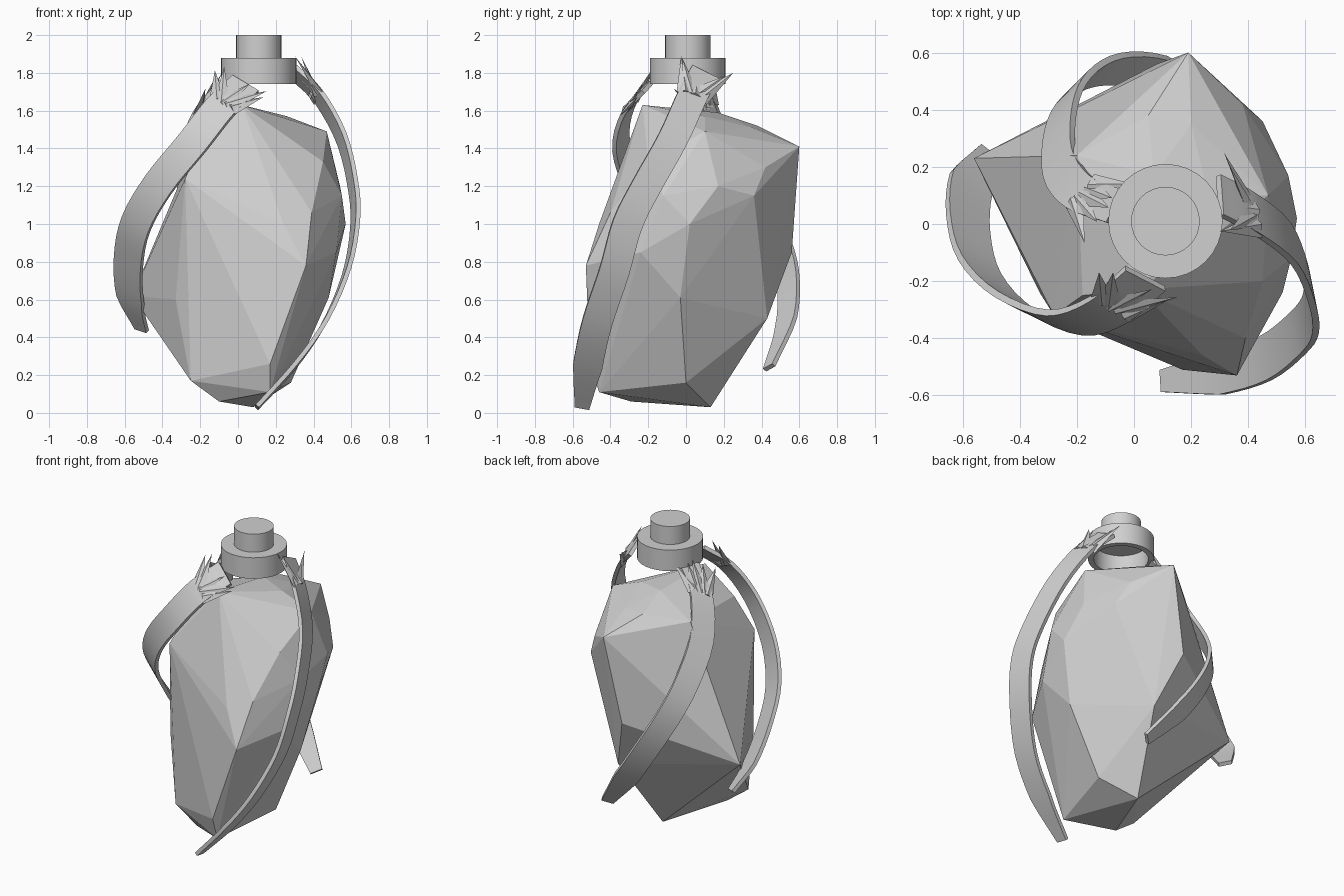
import bpy, bmesh, math, random
from mathutils import Vector

if "Cube" in bpy.data.objects:
    bpy.data.objects.remove(bpy.data.objects["Cube"])

random.seed(4)
grey = bpy.data.materials.new("stone_grey")
grey.diffuse_color = (0.63, 0.63, 0.63, 1)
grey.use_nodes = True
grey.node_tree.nodes["Principled BSDF"].inputs["Base Color"].default_value = grey.diffuse_color
AXIS = Vector((0.11, 0.01, 0))


def make_object(name, bm, smooth=False):
    bmesh.ops.recalc_face_normals(bm, faces=bm.faces[:])
    mesh = bpy.data.meshes.new(name)
    bm.to_mesh(mesh)
    bm.free()
    mesh.materials.append(grey)
    ob = bpy.data.objects.new(name, mesh)
    bpy.context.collection.objects.link(ob)
    if smooth:
        bpy.ops.object.select_all(action='DESELECT')
        ob.select_set(True)
        bpy.context.view_layer.objects.active = ob
        bpy.ops.object.shade_smooth_by_angle(angle=math.radians(30))
    return ob


def lathe(name, profile, sides=32):
    """Closed solid turned around the collar axis."""
    bm = bmesh.new()
    rings = []
    for r, z in profile:
        rings.append([bm.verts.new(AXIS + Vector((r * math.cos(a), r * math.sin(a), z)))
                      for a in (2 * math.pi * i / sides for i in range(sides))])
    for lo, hi in zip(rings, rings[1:]):
        for i in range(sides):
            j = (i + 1) % sides
            bm.faces.new((lo[i], lo[j], hi[j], hi[i]))
    bm.faces.new(rings[0])
    bm.faces.new(rings[-1])
    return make_object(name, bm, True)


# Faceted rock body: hull of its main corners
corners = [
    (.08, .13, .03), (-.10, -.29, .06), (.17, -.46, .11), (.28, 0, .16),
    (-.25, -.30, .17), (-.34, -.15, .42), (-.56, .23, .62), (.17, -.51, .26),
    (.48, -.03, .61), (.20, .43, .50), (.08, .56, .85), (-.33, -.24, .6),
    (0, -.43, .66), (.36, -.53, .78), (.52, -.24, .85), (.57, .02, 1.0),
    (.45, .36, 1.15), (.54, .17, 1.2), (.24, -.46, 1.0), (-.02, -.39, 1.12),
    (.39, -.40, 1.06), (-.28, -.32, 1.24), (.55, -.12, 1.15), (.45, -.2, 1.33),
    (.19, .60, 1.41), (.38, .42, 1.3), (.47, .1, 1.49), (.26, .1, 1.57),
    (.2, .35, 1.51), (.05, .38, 1.52), (-.2, .24, 1.48), (.07, .17, 1.59),
    (.02, -.23, 1.63), (-.18, -.25, 1.46),
]
bm = bmesh.new()
for p in corners:
    bm.verts.new(p)
hull = bmesh.ops.convex_hull(bm, input=bm.verts[:])
bmesh.ops.delete(bm, geom=list({v for v in hull["geom_interior"]
                                if isinstance(v, bmesh.types.BMVert)}), context='VERTS')
make_object("rock_body", bm)

# Hollow collar and the stem on top of it
lathe("collar", [(.165, 1.86), (.165, 1.74), (.2, 1.74), (.2, 1.88), (.1, 1.88)])
lathe("stem", [(.12, 1.87), (.12, 2.0)])


def spline(points, steps=4):
    pts = [Vector(p) for p in points]
    pts = [2 * pts[0] - pts[1]] + pts + [2 * pts[-1] - pts[-2]]
    out = []
    for a, b, c, d in zip(pts, pts[1:], pts[2:], pts[3:]):
        for k in range(steps):
            t = k / steps
            out.append(.5 * (2 * b + (c - a) * t + (2 * a - 5 * b + 4 * c - d) * t * t
                             + (3 * b - a - 3 * c + d) * t ** 3))
    return out + [pts[-2]]


def band(name, points, across):
    """Flat strap following a path, narrowing at its tip."""
    path = spline(points)
    across = Vector(across)
    bm = bmesh.new()
    rings = []
    n = len(path) - 1
    for i, p in enumerate(path):
        tangent = (path[min(i + 1, n)] - path[max(i - 1, 0)]).normalized()
        side = across - tangent * across.dot(tangent) * .7
        taper = min(1, .5 + (n - i) / 8)
        normal = tangent.cross(side).normalized() * .012
        side = side * .5 * taper
        rings.append([bm.verts.new(p + s * side + q * normal)
                      for s, q in ((-1, -1), (1, -1), (1, 1), (-1, 1))])
    for lo, hi in zip(rings, rings[1:]):
        for i in range(4):
            j = (i + 1) % 4
            bm.faces.new((lo[i], lo[j], hi[j], hi[i]))
    bm.faces.new(rings[0])
    bm.faces.new(rings[-1])
    make_object(name, bm, True)

    # Broad ragged shards where the strap meets the collar
    bm = bmesh.new()
    root = path[3]
    along = (path[0] - path[4]).normalized()
    for k in range(5):
        base = root + across * ((k - 2) / 5)
        aim = (along + across * (k - 2) * 1.8
               + Vector([random.uniform(-.35, .35) for _ in range(3)])).normalized()
        tip = base + aim * random.uniform(.14, .2)
        u = aim.cross(across).normalized() * .02
        w = aim.cross(u).normalized() * .045
        base -= aim * .04
        ring = [bm.verts.new(base + o) for o in (u, w, -u, -w)]
        top = bm.verts.new(tip)
        for i in range(4):
            bm.faces.new((ring[i], ring[(i + 1) % 4], top))
        bm.faces.new(ring)
    make_object(name + "_shards", bm)


# Three straps spiralling down around the rock
band("left_strap", [
    (.04, -.19, 1.74), (-.09, -.30, 1.62), (-.24, -.345, 1.43), (-.42, -.275, 1.21),
    (-.54, -.15, 1.0), (-.58, 0, .8), (-.57, .14, .6), (-.51, .25, .44)],
    (.14, -.07, -.08))
band("right_strap", [
    (.30, .1, 1.80), (.43, .03, 1.67), (.55, -.07, 1.45), (.61, -.21, 1.2),
    (.62, -.31, 1.0), (.575, -.38, .75), (.46, -.47, .48), (.3, -.52, .25),
    (.10, -.55, .03)],
    (-.03, .15, -.05))
band("back_strap", [
    (-.06, .06, 1.76), (-.19, .11, 1.6), (-.26, .21, 1.36), (-.255, .37, 1.12),
    (-.2, .48, .93), (-.09, .54, .72), (.07, .53, .48), (.27, .44, .24)],
    (-.1, -.1, -.06))
